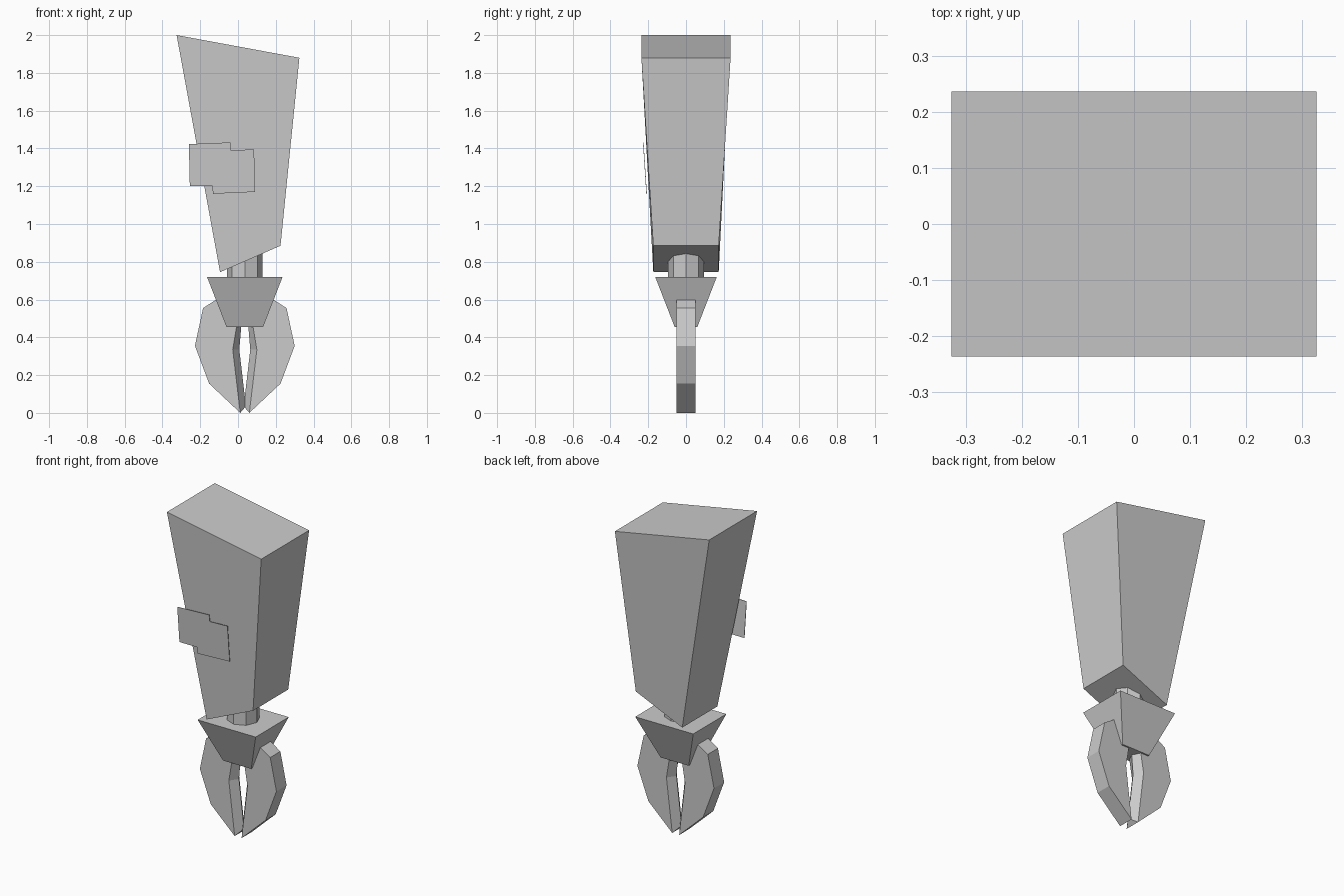
import bpy, bmesh, math
from mathutils import Vector

cube = bpy.data.objects.get("Cube")
if cube:
    bpy.data.objects.remove(cube, do_unlink=True)

# Single flat grey
grey = bpy.data.materials.new("light_grey")
grey.diffuse_color = (0.6, 0.6, 0.6, 1)
grey.use_nodes = True
bsdf = next(n for n in grey.node_tree.nodes if n.type == 'BSDF_PRINCIPLED')
bsdf.inputs["Base Color"].default_value = (0.6, 0.6, 0.6, 1)

AXIS_X = 0.036  # centre line of wrist, palm and claws


def make(name, verts, faces):
    """Create a flat-shaded object with outward normals."""
    bm = bmesh.new()
    vs = [bm.verts.new(v) for v in verts]
    for f in faces:
        bm.faces.new([vs[i] for i in f])
    bmesh.ops.recalc_face_normals(bm, faces=bm.faces)
    mesh = bpy.data.meshes.new(name)
    bm.to_mesh(mesh)
    bm.free()
    mesh.materials.append(grey)
    obj = bpy.data.objects.new(name, mesh)
    bpy.context.collection.objects.link(obj)
    return obj


def loft(name, lower, upper):
    """Solid between two rings with the same number of points."""
    n = len(lower)
    faces = [tuple(range(n)), tuple(range(n, 2 * n))]
    faces += [(i, (i + 1) % n, n + (i + 1) % n, n + i) for i in range(n)]
    return make(name, lower + upper, faces)


def rect(x0, z0, x1, z1, half_y):
    """Rectangle in y whose two x ends may sit at different heights."""
    return [(x0, -half_y, z0), (x1, -half_y, z1), (x1, half_y, z1), (x0, half_y, z0)]


# Tapered forearm with slanted ends
loft("forearm",
     rect(-0.095, 0.745, 0.225, 0.885, 0.173),
     rect(-0.325, 2.0, 0.325, 1.88, 0.236))

# Octagonal wrist post
ring = [(AXIS_X + 0.094 * math.cos(i * math.pi / 4), 0.094 * math.sin(i * math.pi / 4))
        for i in range(8)]
loft("wrist_post", [(x, y, 0.70) for x, y in ring], [(x, y, 0.87) for x, y in ring])

# Palm block, narrowing downward
loft("palm",
     rect(AXIS_X - 0.097, 0.455, AXIS_X + 0.097, 0.455, 0.06),
     rect(AXIS_X - 0.2, 0.72, AXIS_X + 0.2, 0.72, 0.163))

# Stepped plate lying just off the sloping front of the forearm
outline = [(-0.26, 1.423), (-0.04, 1.432), (-0.037, 1.39), (0.085, 1.395),
           (0.09, 1.17), (-0.133, 1.16), (-0.135, 1.2), (-0.255, 1.2)]
front = [(x, -0.21 - 0.065 * (z - 1.16), z) for x, z in outline]
loft("arm_plate", front, [(x, y + 0.003, z) for x, y, z in front])

# Claws: flat sides, faceted outer edge, ridged inner edge (x measured from the axis)
side = [(0.044, 0.60), (0.154, 0.598), (0.221, 0.555), (0.264, 0.355),
        (0.189, 0.155), (0.024, 0.0), (0.064, 0.335), (0.044, 0.455)]
ridge = [(-0.006, 0.035), (0.029, 0.335), (0.019, 0.455), (0.019, 0.60)]
n = len(side)
for name, s in (("left_claw", 1), ("right_claw", -1)):
    verts = [(AXIS_X + s * x, y, z) for y in (-0.05, 0.05) for x, z in side]
    verts += [(AXIS_X + s * x, 0, z) for x, z in ridge]
    faces = [tuple(range(n)), tuple(range(n, 2 * n))]
    faces += [(i, i + 1, n + i + 1, n + i) for i in range(5)]
    inner = [5, 6, 7, 0]
    for k in range(3):
        a, b, r = inner[k], inner[k + 1], 2 * n + k
        faces += [(a, b, r + 1, r), (n + a, n + b, r + 1, r)]
    faces += [(5, n + 5, 2 * n), (0, n, 2 * n + 3)]
    make(name, verts, faces)
